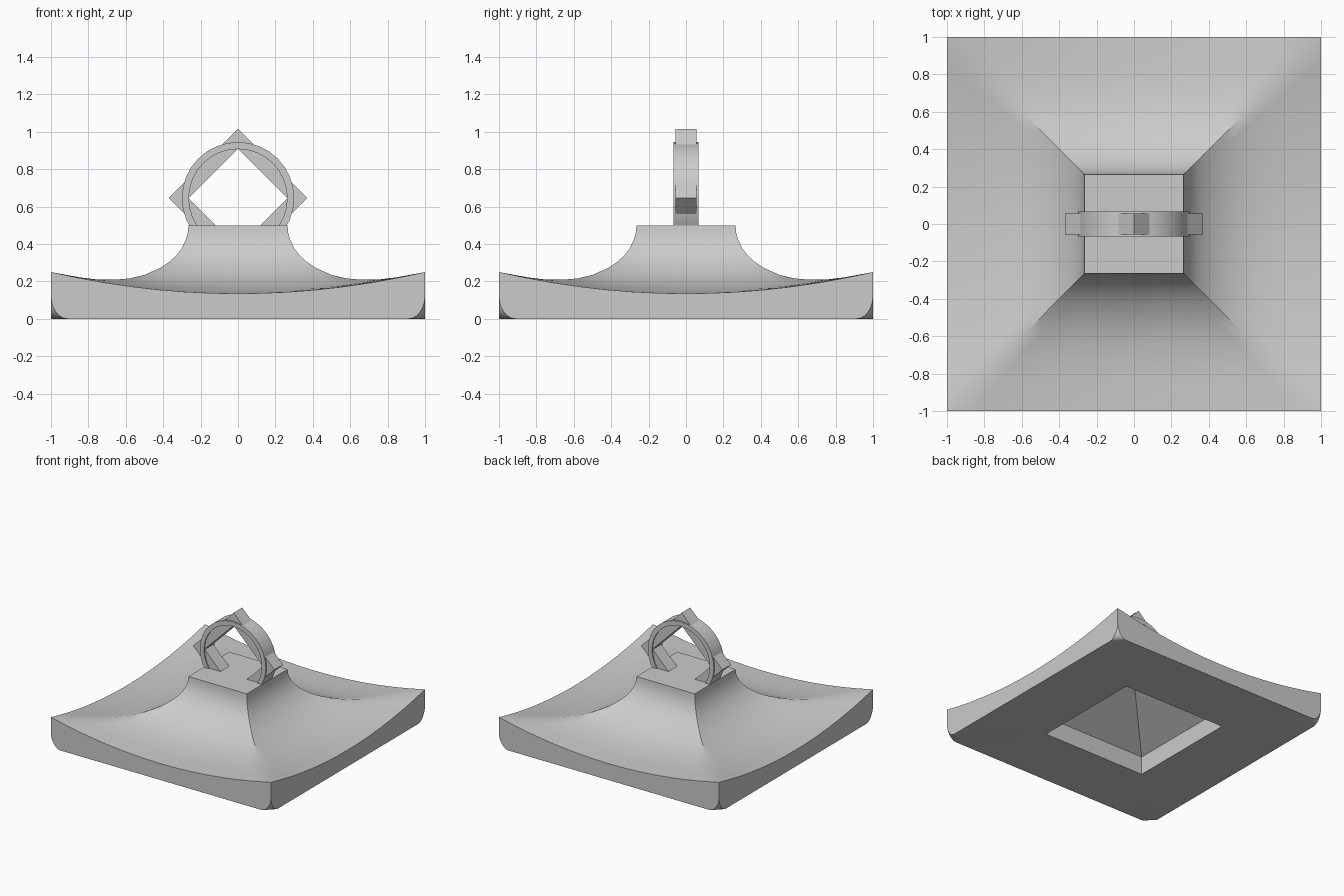
import bpy, bmesh, math
from mathutils import Matrix, Vector

if "Cube" in bpy.data.objects:
    bpy.data.objects.remove(bpy.data.objects["Cube"], do_unlink=True)

grey = bpy.data.materials.new("plain_grey")
grey.use_nodes = True
colour = (0.6, 0.6, 0.6, 1)
grey.diffuse_color = colour
grey.node_tree.nodes["Principled BSDF"].inputs["Base Color"].default_value = colour


def finish(bm, name):
    bmesh.ops.remove_doubles(bm, verts=bm.verts[:], dist=0.0004)
    bmesh.ops.recalc_face_normals(bm, faces=bm.faces[:])
    mesh = bpy.data.meshes.new(name)
    bm.to_mesh(mesh)
    bm.free()
    mesh.materials.append(grey)
    obj = bpy.data.objects.new(name, mesh)
    bpy.context.collection.objects.link(obj)
    bpy.ops.object.select_all(action="DESELECT")
    obj.select_set(True)
    bpy.context.view_layer.objects.active = obj
    bpy.ops.object.shade_smooth_by_angle(angle=math.radians(30))
    return obj


def loft(bm, rings):
    for a, b in zip(rings, rings[1:]):
        for i in range(len(a)):
            j = (i + 1) % len(a)
            bm.faces.new((a[i], a[j], b[j], b[i]))


# Base: square rings lofted from the top plate, over the flare, under and into the hollow
SEGS = 14
SAG = 0.115


def square_ring(bm, d, z, cut=0.0, bend=0.0):
    ring = []
    for side in range(4):
        turn = Matrix.Rotation(side * math.pi / 2, 3, "Z")
        for i in range(SEGS + 1):
            u = (d - cut) * (2 * i / SEGS - 1)
            ring.append(bm.verts.new(turn @ Vector((u, -d, z + bend * u * u))))
    return ring


bm = bmesh.new()
rings = [square_ring(bm, 0, 0.5), square_ring(bm, 0.265, 0.5)]
ridge = [(0.268, 0.46), (0.28, 0.42), (0.30, 0.378), (0.33, 0.338),
         (0.37, 0.303), (0.42, 0.27), (0.5, 0.235), (0.58, 0.216),
         (0.66, 0.209), (0.75, 0.21), (0.85, 0.222), (1, 0.25)]
for d, z in ridge:
    rings.append(square_ring(bm, d, z - SAG * d * d, bend=SAG))
# outer walls with the lower corners rounded away
for k in range(7):
    a = k / 6 * math.pi / 2
    rings.append(square_ring(bm, 1, 0.125 * (1 - math.sin(a)), cut=0.09 * (1 - math.cos(a))))
# hollow with upright walls and a pyramid roof
HOLLOW = 0.47
for z in (0, 0.03, 0.1, 0.15):
    rings.append(square_ring(bm, HOLLOW, z))
rings.append(square_ring(bm, 0, 0.43))
loft(bm, rings)
bmesh.ops.remove_doubles(bm, verts=bm.verts[:], dist=0.0004)

# slots pushed outward into each hollow wall
for side in range(4):
    out = Matrix.Rotation(side * math.pi / 2, 3, "Z") @ Vector((0, -1, 0))
    along = Vector((-out.y, out.x, 0))
    picked = []
    for f in bm.faces:
        c = f.calc_center_median()
        if (abs(c.dot(out) - HOLLOW) < 0.001 and abs(c.dot(along)) < 0.2
                and 0.03 < c.z < 0.1):
            picked.append(f)
    new = bmesh.ops.extrude_face_region(bm, geom=picked)["geom"]
    moved = [v for v in new if isinstance(v, bmesh.types.BMVert)]
    bmesh.ops.translate(bm, verts=moved, vec=out * 0.06)
finish(bm, "flared_base")


# Hanging loop: a round band and a square frame on its corner, trimmed in the top plate
def band(name, sides, outer, inner, half_depth):
    bm = bmesh.new()
    rings = []
    for r, y in ((outer, -half_depth), (outer, half_depth),
                 (inner, half_depth), (inner, -half_depth)):
        rings.append([bm.verts.new((r * math.cos(i * math.tau / sides), y,
                                    0.645 + r * math.sin(i * math.tau / sides)))
                      for i in range(sides)])
    loft(bm, rings + rings[:1])
    cut = bmesh.ops.bisect_plane(bm, geom=bm.verts[:] + bm.edges[:] + bm.faces[:],
                                 plane_co=(0, 0, 0.49), plane_no=(0, 0, 1), clear_inner=True)
    edges = [e for e in cut["geom_cut"] if isinstance(e, bmesh.types.BMEdge)]
    bmesh.ops.holes_fill(bm, edges=edges, sides=0)
    finish(bm, name)


band("loop_ring", 32, 0.3, 0.263, 0.067)
band("loop_square_frame", 4, 0.37, 0.265, 0.056)
